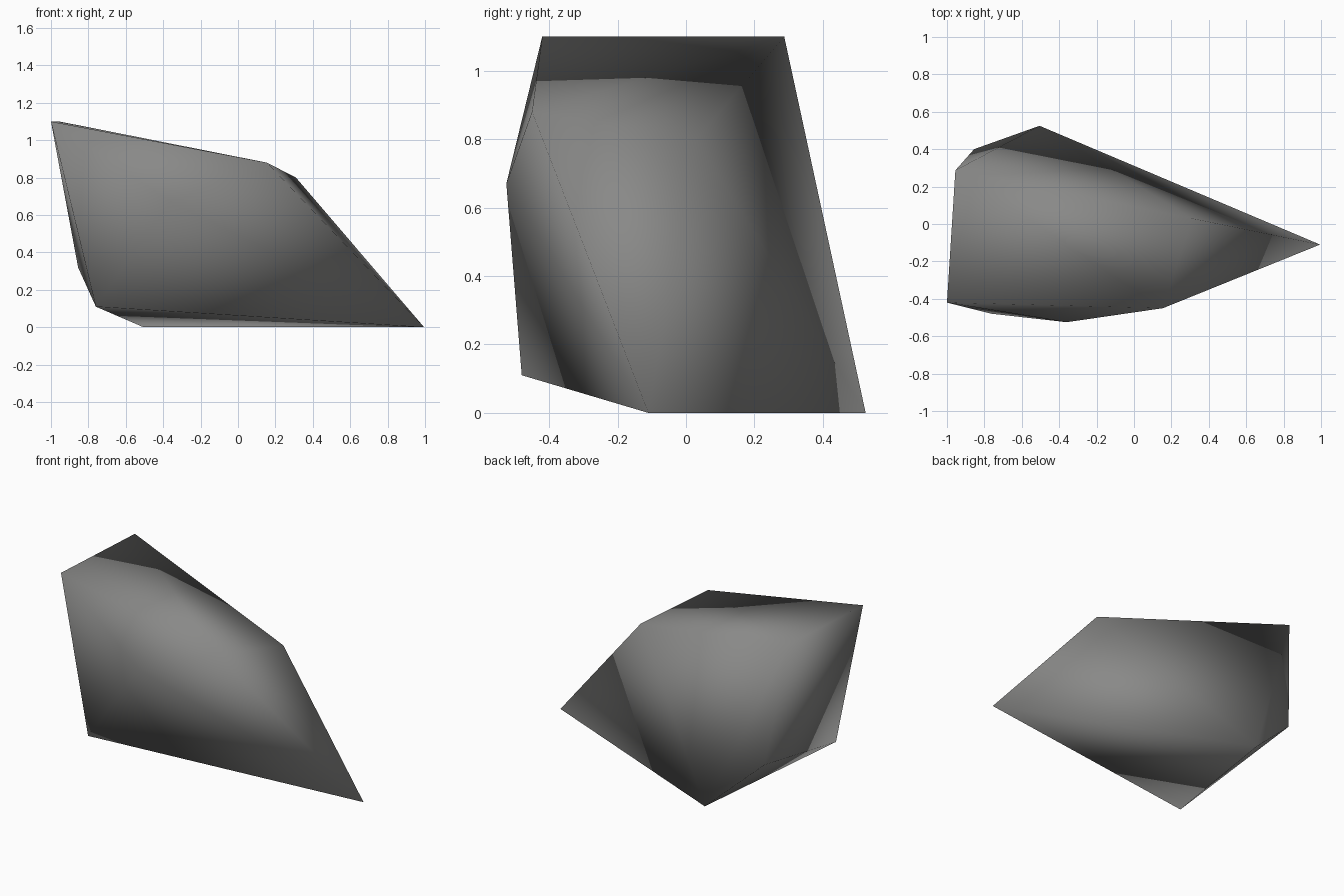
import bpy, bmesh

if "Cube" in bpy.data.objects:
    bpy.data.objects.remove(bpy.data.objects["Cube"])

# Stone colour
mat = bpy.data.materials.new("stone_grey")
mat.diffuse_color = (0.25, 0.25, 0.245, 1)
mat.use_nodes = True
mat.node_tree.nodes["Principled BSDF"].inputs["Base Color"].default_value = mat.diffuse_color

# Corner points of the boulder
corners = [
    (-1.00, -0.42, 1.10), (-0.955, 0.287, 1.10),   # top left ridge
    (-0.855, 0.40, 0.32), (-0.505, 0.525, 0.0),    # back left
    (0.995, -0.11, 0.0),                           # right tip
    (0.155, -0.45, 0.88), (0.31, 0.03, 0.80),      # upper right shoulder
    (-0.36, -0.525, 0.67), (-0.76, -0.48, 0.11),   # front
]

# Boulder: convex skin over the corners, smooth shaded
bm = bmesh.new()
for c in corners:
    bm.verts.new(c)
bmesh.ops.convex_hull(bm, input=bm.verts[:])
bmesh.ops.recalc_face_normals(bm, faces=bm.faces[:])
for f in bm.faces:
    f.smooth = True
mesh = bpy.data.meshes.new("boulder")
bm.to_mesh(mesh)
bm.free()
mesh.materials.append(mat)
boulder = bpy.data.objects.new("boulder", mesh)
bpy.context.collection.objects.link(boulder)
